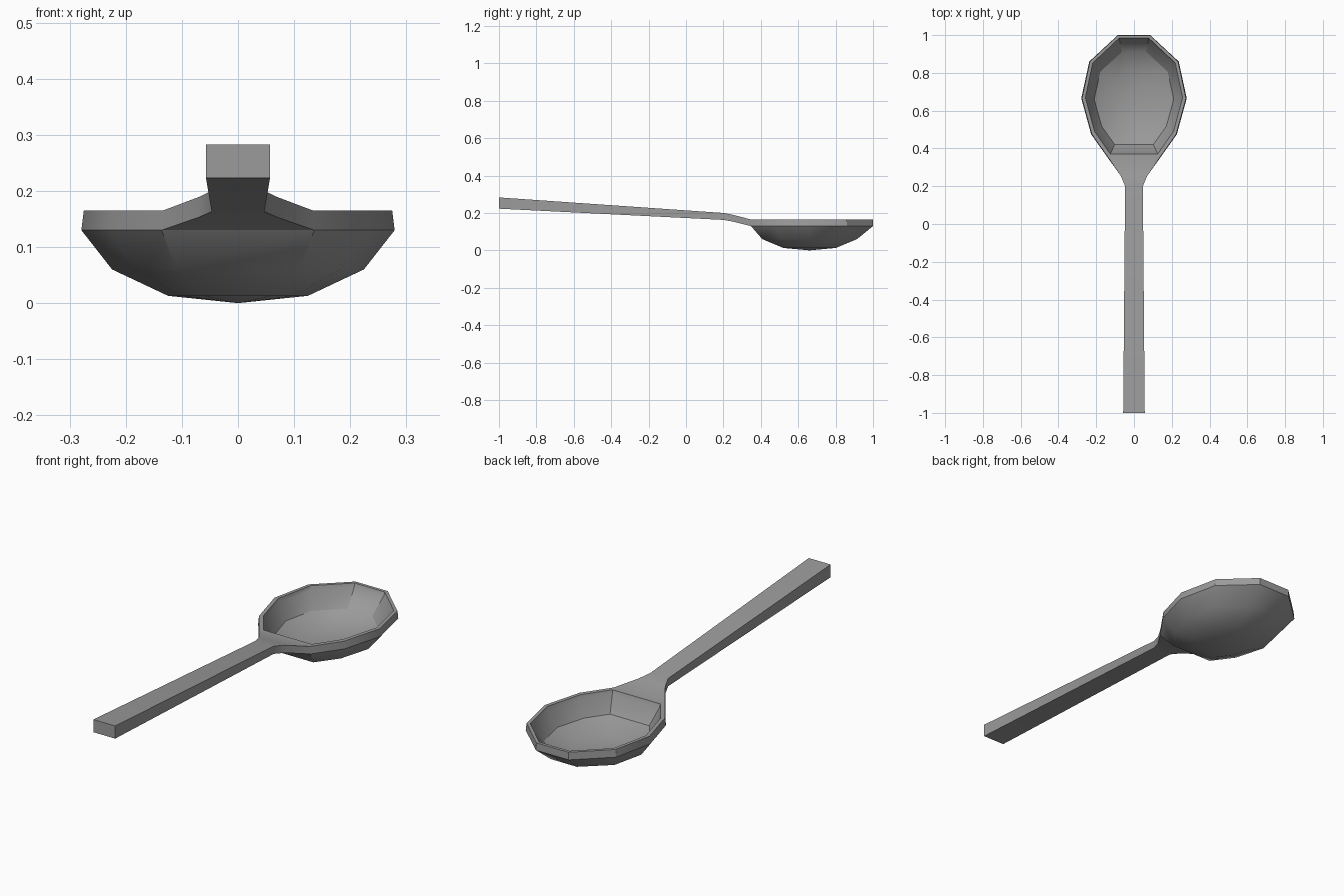
import bpy, bmesh, math

if "Cube" in bpy.data.objects:
    bpy.data.objects.remove(bpy.data.objects["Cube"])

# one grey material
grey = bpy.data.materials.new("warm grey")
grey.diffuse_color = (0.33, 0.33, 0.33, 1)
grey.use_nodes = True
grey.node_tree.nodes["Principled BSDF"].inputs["Base Color"].default_value = grey.diffuse_color

# right half of the ten-sided bowl outline, tip to neck, then mirrored
half = [(0.085, 1.0), (0.235, 0.86), (0.277, 0.665), (0.225, 0.475), (0.135, 0.347)]
outline = half + [(-x, y) for x, y in reversed(half)]
MID = 0.672  # middle of the outline in y

bm = bmesh.new()


def ring(sx, sy, cy, z):
    return [bm.verts.new((x * sx, cy + (y - MID) * sy, z)) for x, y in outline]


def bridge(a, b, skip=None):
    n = len(a)
    for i in range(n):
        if i != skip:
            j = (i + 1) % n
            bm.faces.new((a[i], a[j], b[j], b[i]))


# bowl: inner floor -> inner wall -> rim -> outer wall -> underside
levels = [(0.41, 0.42, 0.665, 0.035), (0.76, 0.75, 0.665, 0.075),
          (0.91, 0.925, 0.676, 0.148), (0.93, 0.94, 0.676, 0.165),
          (0.992, 0.996, MID, 0.165), (1.008, 1.0, MID, 0.13),
          (0.81, 0.775, 0.66, 0.06), (0.45, 0.43, 0.66, 0.013)]
rings = [ring(*lv) for lv in levels]
NECK = 4  # outline segment that joins the handle
for k in range(len(rings) - 1):
    bridge(rings[k], rings[k + 1], NECK if k == 4 else None)

# flat floor inside, shallow point underneath
bm.faces.new(rings[0])
tip = bm.verts.new((0, 0.66, 0.0))
for i in range(10):
    bm.faces.new((rings[-1][i], rings[-1][(i + 1) % 10], tip))

# neck and handle: loft four-cornered sections from the open bowl wall
prev = [rings[4][4], rings[4][5], rings[5][5], rings[5][4]]
for y, w, top, bottom in [(0.255, 0.07, 0.189, 0.153), (0.2, 0.047, 0.2, 0.163),
                          (-1.0, 0.057, 0.283, 0.223)]:
    sec = [bm.verts.new((sx * w, y, z)) for sx, z in
           ((1, top), (-1, top), (-1, bottom), (1, bottom))]
    bridge(prev, sec)
    prev = sec
bm.faces.new(prev)

bmesh.ops.recalc_face_normals(bm, faces=bm.faces)
mesh = bpy.data.meshes.new("spoon")
bm.to_mesh(mesh)
bm.free()
mesh.materials.append(grey)
spoon = bpy.data.objects.new("spoon", mesh)
bpy.context.collection.objects.link(spoon)

# soft shading with sharp rim and handle edges
bpy.context.view_layer.objects.active = spoon
spoon.select_set(True)
bpy.ops.object.shade_smooth_by_angle(angle=math.radians(30))
